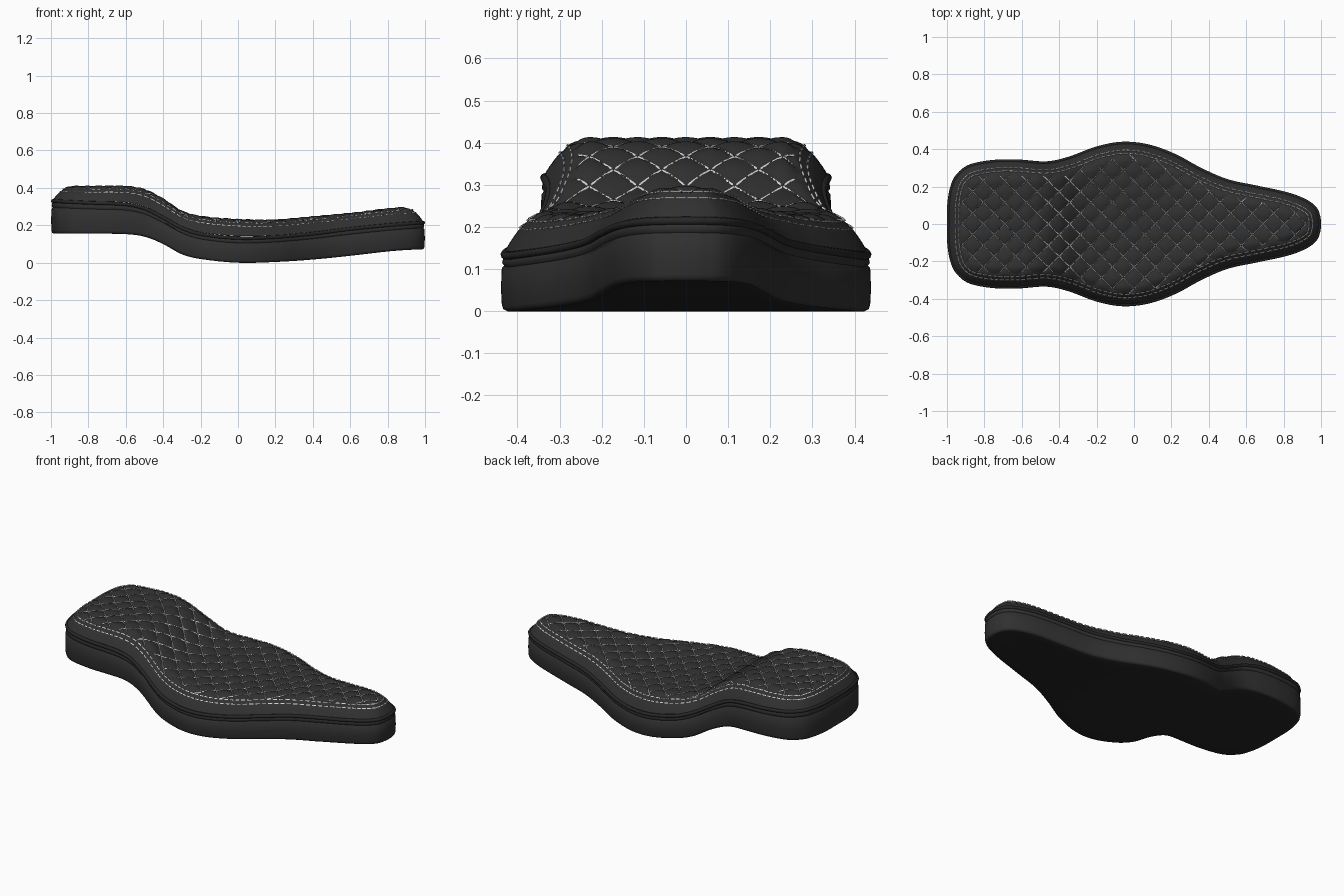
import bpy, bmesh, math
from mathutils import Vector, kdtree

cube = bpy.data.objects.get("Cube")
if cube:
    bpy.data.objects.remove(cube, do_unlink=True)


def material(name, rgb):
    mat = bpy.data.materials.new(name)
    mat.use_nodes = True
    mat.diffuse_color = (*rgb, 1)
    bsdf = mat.node_tree.nodes["Principled BSDF"]
    bsdf.inputs["Base Color"].default_value = (*rgb, 1)
    bsdf.inputs["Roughness"].default_value = 0.6
    return mat


VINYL = material("dark vinyl", (0.03, 0.03, 0.03))
TRIM = material("black piping", (0.02, 0.02, 0.02))
UNDER = material("black underside", (0.018, 0.018, 0.018))
THREAD = material("pale thread", (0.65, 0.65, 0.65))

# Side profile heights along the length
STATIONS = [-1, -.8, -.6, -.5, -.4, -.3, -.2, 0, .2, .4, .6, .8, .9, 1]
BOTTOM = [.155, .155, .153, .14, .1, .045, .02, 0, .004, .017, .037, .06, .068, .072]
SEAM = [.33, .32, .312, .29, .24, .185, .153, .132, .137, .155, .18, .2, .208, .215]
CROWN = [.412, .412, .412, .395, .345, .28, .252, .235, .233, .25, .268, .292, .3, .305]

# Half of the plan outline, rear to nose
HALF = [(-1, 0), (-.998, .11), (-.982, .2), (-.95, .265), (-.88, .318), (-.75, .343),
        (-.62, .345), (-.47, .335), (-.35, .36), (-.2, .415), (-.06, .44), (.08, .425),
        (.22, .375), (.36, .3), (.5, .24), (.66, .205), (.82, .17), (.92, .132),
        (.975, .09), (.995, .045), (1, 0)]
QUILT = 0.115      # diamond diagonal
SHOULDER = 0.11    # width of the rounded edge
CUSHION_IN = 0.012


def height(table, x):
    """Smooth interpolation of a side profile."""
    x = max(-1, min(1, x))
    n = len(STATIONS)
    i = next((k for k in range(n - 1) if x <= STATIONS[k + 1]), n - 2)

    def slope(k):
        a, b = max(k - 1, 0), min(k + 1, n - 1)
        return (table[b] - table[a]) / (STATIONS[b] - STATIONS[a])
    w = STATIONS[i + 1] - STATIONS[i]
    t = (x - STATIONS[i]) / w
    s = t * t * (3 - 2 * t)
    bend = slope(i) * (t - 2 * t**2 + t**3) + slope(i + 1) * (t**3 - t**2)
    return table[i] * (1 - s) + table[i + 1] * s + w * bend


def closed_spline(points, steps):
    out, n = [], len(points)
    for i in range(n):
        a, b, c, d = (points[(i + k) % n] for k in (-1, 0, 1, 2))
        for j in range(steps):
            t = j / steps
            out.append(0.5 * (2 * b + (c - a) * t + (2 * a - 5 * b + 4 * c - d) * t * t
                              + (3 * b - a - 3 * c + d) * t**3))
    return out


control = [Vector(p) for p in HALF] + [Vector((x, -y)) for x, y in HALF[-2:0:-1]]
outline = closed_spline(control, 14)
COUNT = len(outline)
inward = []
tree = kdtree.KDTree(COUNT)
for i, p in enumerate(outline):
    along = (outline[(i + 1) % COUNT] - outline[i - 1]).normalized()
    inward.append(Vector((along.y, -along.x)))
    tree.insert((p.x, p.y, 0), i)
tree.balance()


def inset(amount):
    return [p + n * amount for p, n in zip(outline, inward)]


def depth(p):
    """Distance inside the outline, negative outside."""
    _, i, dist = tree.find((p.x, p.y, 0))
    return dist if (p - outline[i]).dot(inward[i]) >= 0 else -dist


def spine(p):
    return Vector((p.x * 0.8 + 0.05, 0))


def smooth_step(a, b, v):
    t = max(0, min(1, (v - a) / (b - a)))
    return t * t * (3 - 2 * t)


def puff(v):
    t = abs(v / QUILT - round(v / QUILT)) * 2
    return 1 - (1 - t) ** 2


def cushion_z(p):
    d = depth(p)
    rise = 1 - (1 - min(1, max(0, d - CUSHION_IN / 2) / SHOULDER)) ** 2
    base = height(SEAM, p.x)
    z = base + (height(CROWN, p.x) - base) * rise
    padding = math.sqrt(puff(p.x + p.y) * puff(p.x - p.y))
    z -= 0.013 * (1 - padding) * smooth_step(0.06, 0.085, d)
    return z - 0.003 * math.exp(-((d - 0.055) / 0.006) ** 2)


def finish(name, bm, mats):
    bmesh.ops.remove_doubles(bm, verts=bm.verts[:], dist=0.0002)
    bmesh.ops.recalc_face_normals(bm, faces=bm.faces[:])
    mesh = bpy.data.meshes.new(name)
    bm.to_mesh(mesh)
    bm.free()
    for m in mats:
        mesh.materials.append(m)
    ob = bpy.data.objects.new(name, mesh)
    bpy.context.collection.objects.link(ob)
    bpy.ops.object.select_all(action='DESELECT')
    ob.select_set(True)
    bpy.context.view_layer.objects.active = ob
    bpy.ops.object.shade_smooth_by_angle(angle=math.radians(50))
    return ob


def loft(bm, rings, flagged=0):
    """Skin closed rings; the first few bands take the second material."""
    rows = [[bm.verts.new(co) for co in ring] for ring in rings]
    for r, (low, high) in enumerate(zip(rows, rows[1:])):
        for i in range(COUNT):
            j = (i + 1) % COUNT
            face = bm.faces.new((low[i], low[j], high[j], high[i]))
            face.material_index = int(r < flagged)


# Quilted cushion
bm = bmesh.new()
edge = inset(CUSHION_IN)
rings = []
for k in range(49):
    plan = [p.lerp(spine(p), (k / 48) ** 1.15) for p in edge]
    rings.append([(p.x, p.y, cushion_z(p)) for p in plan])
loft(bm, rings)
finish("quilted_cushion", bm, [VINYL])

# Base with side wall and underside
bm = bmesh.new()
rings = []
for k in range(6):
    plan = [p.lerp(spine(p), 1 - k / 5) for p in inset(0.014)]
    rings.append([(p.x, p.y, height(BOTTOM, p.x)) for p in plan])
WALL = [(0.006, 0.03), (0.003, 0.1), (0.001, 0.4), (0.003, 0.75), (0.009, 0.8),
        (0.004, 0.85), (0.006, 0.93), (0.014, 1)]
for amount, part in WALL:
    ring = []
    for p, o in zip(inset(amount), outline):
        low, high = height(BOTTOM, o.x), height(SEAM, o.x)
        ring.append((p.x, p.y, low + (high - low) * part))
    rings.append(ring)
loft(bm, rings, flagged=5)
finish("seat_base", bm, [VINYL, UNDER])

# Piping around the seam
curve = bpy.data.curves.new("piping", 'CURVE')
curve.dimensions = '3D'
curve.bevel_depth = 0.01
curve.bevel_resolution = 2
line = curve.splines.new('POLY')
line.points.add(COUNT - 1)
line.use_cyclic_u = True
for point, p in zip(line.points, inset(0.01)):
    point.co = (p.x, p.y, height(SEAM, p.x), 1)
curve.materials.append(TRIM)
bpy.context.collection.objects.link(bpy.data.objects.new("piping", curve))


def stitch(bm, points, half_width):
    """One raised thread laid on the cushion through plan points."""
    rows = []
    for i, p in enumerate(points):
        along = (points[min(i + 1, len(points) - 1)] - points[max(i - 1, 0)]).normalized()
        side = Vector((-along.y, along.x)) * half_width
        z = cushion_z(p)
        rows.append([bm.verts.new((q.x, q.y, z + lift)) for q, lift in
                     ((p - side, 0.002), (p, 0.0055), (p + side, 0.002))])
    for a, b in zip(rows, rows[1:]):
        for k in range(2):
            bm.faces.new((a[k], a[k + 1], b[k + 1], b[k]))


# Diamond stitching
bm = bmesh.new()
DASH, GAP = 0.034, 0.0066
for sign in (1, -1):
    direction = Vector((1, sign)).normalized()
    for k in range(-12, 13):
        start = Vector((k * QUILT, 0))
        for j in range(-20, 20):
            s = j * (DASH + GAP) + GAP / 2
            points = [start + direction * (s + DASH * m / 4) for m in range(5)]
            if min(depth(points[0]), depth(points[-1])) > 0.068:
                stitch(bm, points, 0.0042)
finish("diamond_stitching", bm, [THREAD])

# Double row of border stitching
bm = bmesh.new()
for amount in (0.046, 0.064):
    row = inset(amount)
    run, travelled = [], 0
    for i in range(COUNT):
        run.append(row[i])
        travelled += (row[(i + 1) % COUNT] - row[i]).length
        if travelled > 0.026:
            if len(run) > 1:
                stitch(bm, run, 0.003)
            run, travelled = [], 0
finish("border_stitching", bm, [THREAD])
